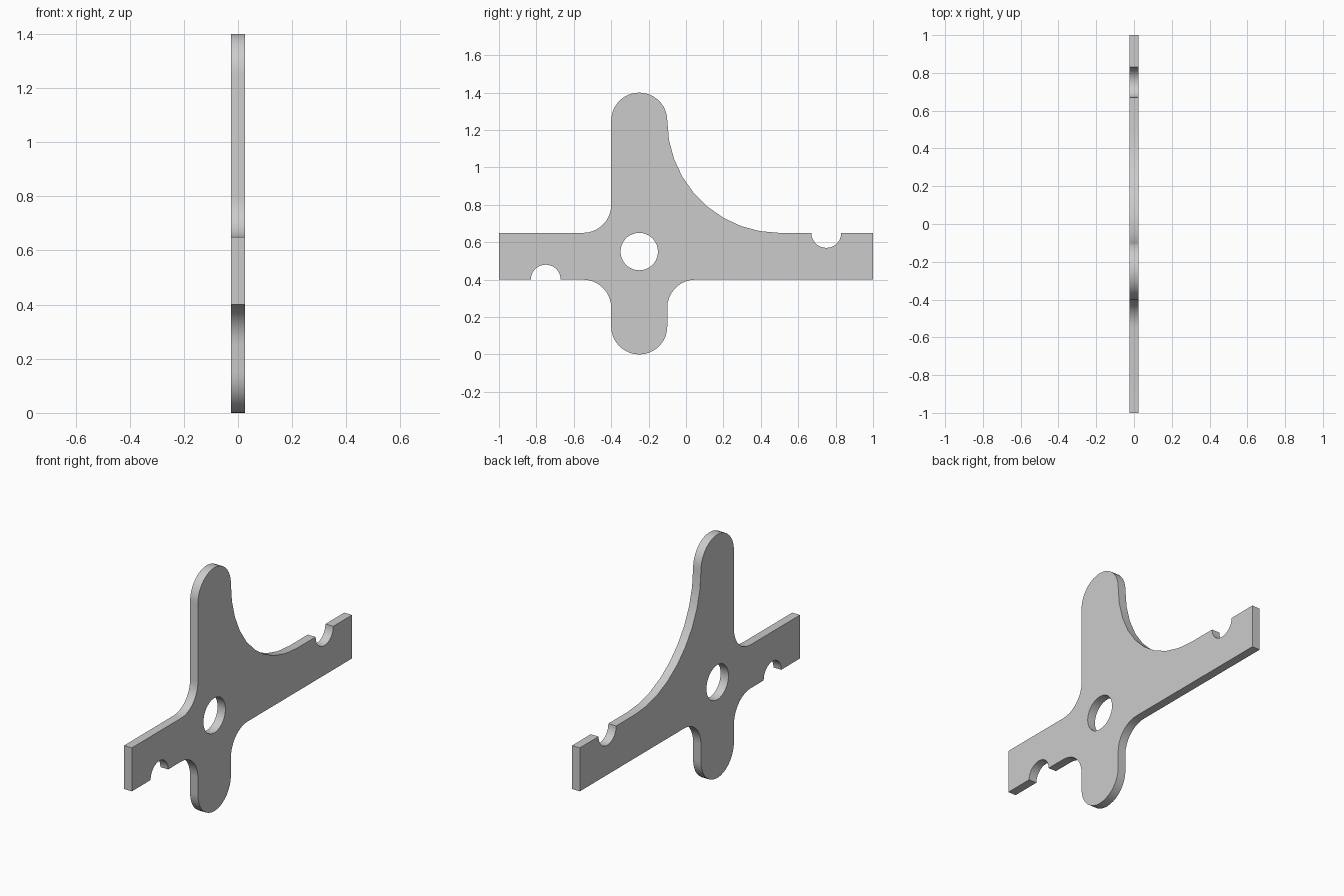
import bpy, bmesh
from math import cos, sin, radians
from mathutils import Matrix

if "Cube" in bpy.data.objects:
    bpy.data.objects.remove(bpy.data.objects["Cube"])

HALF_THICKNESS = 0.025


def arc(cy, cz, r, a0, a1, step=10):
    """Points along an arc in the side (y, z) plane, angles in degrees."""
    n = round(abs(a1 - a0) / step)
    angles = [radians(a0 + (a1 - a0) * i / n) for i in range(n + 1)]
    return [(cy + r * cos(a), cz + r * sin(a)) for a in angles]


def add_loop(curve, points):
    clean = []
    for p in points:
        if not clean or abs(p[0] - clean[-1][0]) + abs(p[1] - clean[-1][1]) > 1e-5:
            clean.append(p)
    spline = curve.splines.new('POLY')
    spline.points.add(len(clean) - 1)
    for sp, (y, z) in zip(spline.points, clean):
        sp.co = (y, z, 0, 1)
    spline.use_cyclic_u = True


# Outline of the plate, counter-clockwise from the lower front corner
outline = (
    [(-1, 0.4)]
    + arc(-0.75, 0.4, 0.08, 180, 0)        # lower notch
    + arc(-0.55, 0.25, 0.15, 90, 0)        # lower fillet
    + arc(-0.25, 0.15, 0.15, 180, 360)     # rounded foot
    + arc(0.05, 0.25, 0.15, 180, 90)       # lower fillet
    + [(1, 0.4), (1, 0.65)]
    + arc(0.75, 0.65, 0.08, 0, -180)       # upper notch
    + arc(0.5, 1.25, 0.6, 270, 180)        # large sweep
    + arc(-0.25, 1.25, 0.15, 0, 180)       # rounded top
    + arc(-0.55, 0.8, 0.15, 0, -90)        # upper fillet
    + [(-1, 0.65)]
)

# Filled, extruded profile with the pivot hole
curve = bpy.data.curves.new("plate_profile", 'CURVE')
curve.dimensions = '2D'
curve.fill_mode = 'BOTH'
curve.extrude = HALF_THICKNESS
add_loop(curve, outline)
add_loop(curve, arc(-0.25, 0.55, 0.1, 0, 360)[:-1])
profile = bpy.data.objects.new("plate_profile", curve)
bpy.context.collection.objects.link(profile)
bpy.context.view_layer.update()

# Convert to a welded mesh standing in the y-z plane
mesh = bpy.data.meshes.new_from_object(
    profile.evaluated_get(bpy.context.evaluated_depsgraph_get()))
bpy.data.objects.remove(profile)
bm = bmesh.new()
bm.from_mesh(mesh)
bmesh.ops.remove_doubles(bm, verts=bm.verts, dist=1e-4)
bmesh.ops.transform(bm, verts=bm.verts, matrix=Matrix(
    ((0, 0, 1, 0), (1, 0, 0, 0), (0, 1, 0, 0), (0, 0, 0, 1))))
bmesh.ops.recalc_face_normals(bm, faces=bm.faces)
bm.to_mesh(mesh)
bm.free()
mesh.name = "cross_plate"
plate = bpy.data.objects.new("cross_plate", mesh)
bpy.context.collection.objects.link(plate)

# Smooth rims, sharp plate edges
bpy.context.view_layer.objects.active = plate
plate.select_set(True)
bpy.ops.object.shade_smooth_by_angle(angle=radians(30))
